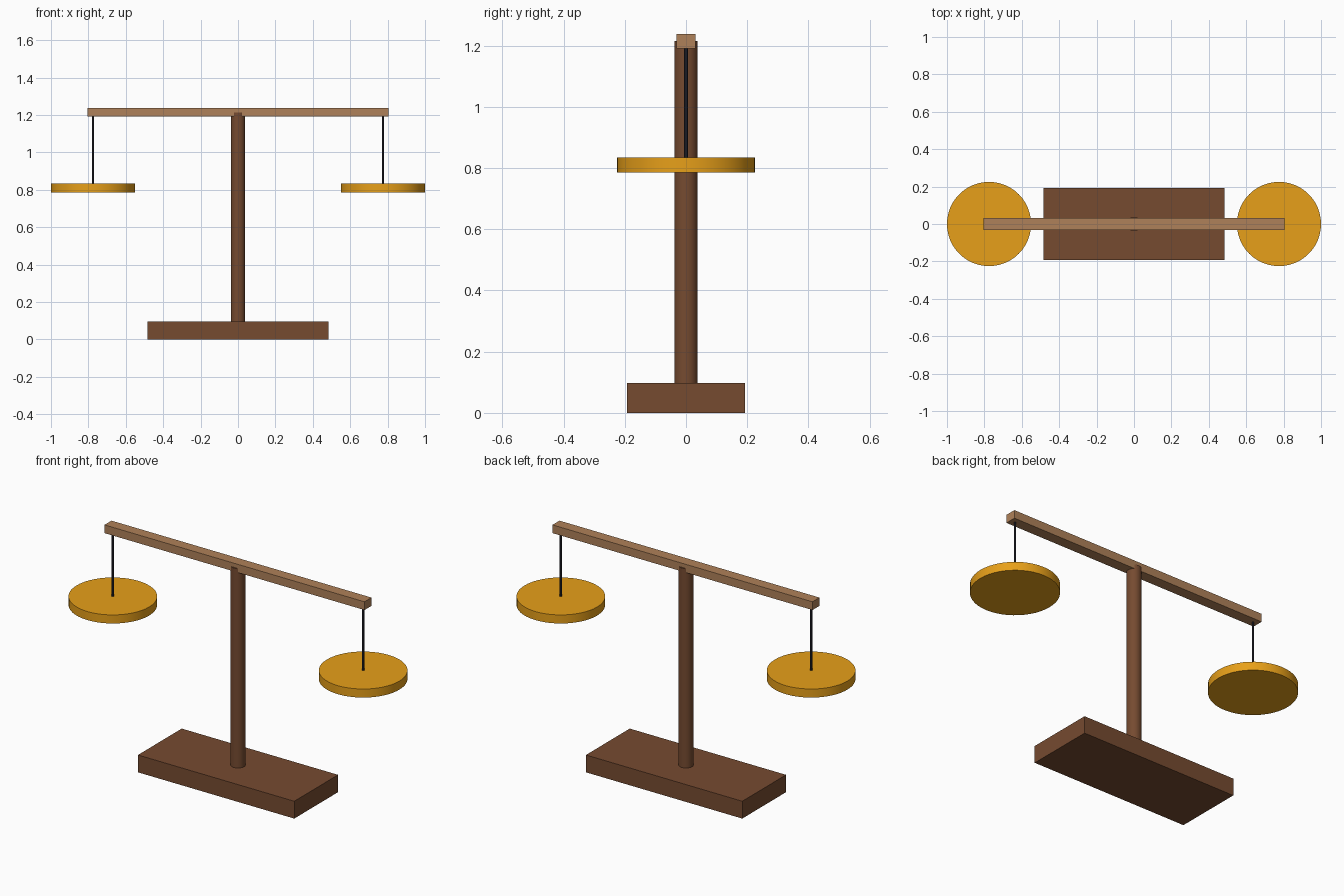
import bpy
from math import radians

if "Cube" in bpy.data.objects:
    bpy.data.objects.remove(bpy.data.objects["Cube"])


def material(name, color):
    m = bpy.data.materials.new(name)
    m.diffuse_color = (*color, 1)
    m.use_nodes = True
    m.node_tree.nodes["Principled BSDF"].inputs["Base Color"].default_value = m.diffuse_color
    return m


dark_wood = material("dark_wood", (0.18, 0.07, 0.03))
light_wood = material("light_wood", (0.43, 0.22, 0.10))
brass = material("brass", (0.80, 0.35, 0.01))
black = material("black", (0.01, 0.01, 0.015))


def box(name, size, z0, mat):
    bpy.ops.mesh.primitive_cube_add(size=1, location=(0, 0, z0 + size[2] / 2))
    ob = bpy.context.object
    ob.name = name
    ob.scale = size
    bpy.ops.object.transform_apply(location=False, rotation=False, scale=True)
    ob.data.materials.append(mat)


def rod(name, x, radius, z0, z1, mat, sides):
    bpy.ops.mesh.primitive_cylinder_add(vertices=sides, radius=radius, depth=z1 - z0,
                                        location=(x, 0, (z0 + z1) / 2))
    ob = bpy.context.object
    ob.name = name
    ob.data.materials.append(mat)
    bpy.ops.object.shade_smooth_by_angle(angle=radians(35))


# Stand: base block, round post and crossbeam
box("base", (0.968, 0.387, 0.097), 0, dark_wood)
rod("post", 0, 0.038, 0.097, 1.214, dark_wood, 32)
box("beam", (1.61, 0.062, 0.046), 1.191, light_wood)

# Hanging pans, one at each end
for side, s in (("left", -1), ("right", 1)):
    x = s * 0.775
    rod(side + "_cord", x, 0.006, 0.81, 1.214, black, 12)
    rod(side + "_pan", x, 0.225, 0.786, 0.834, brass, 48)
